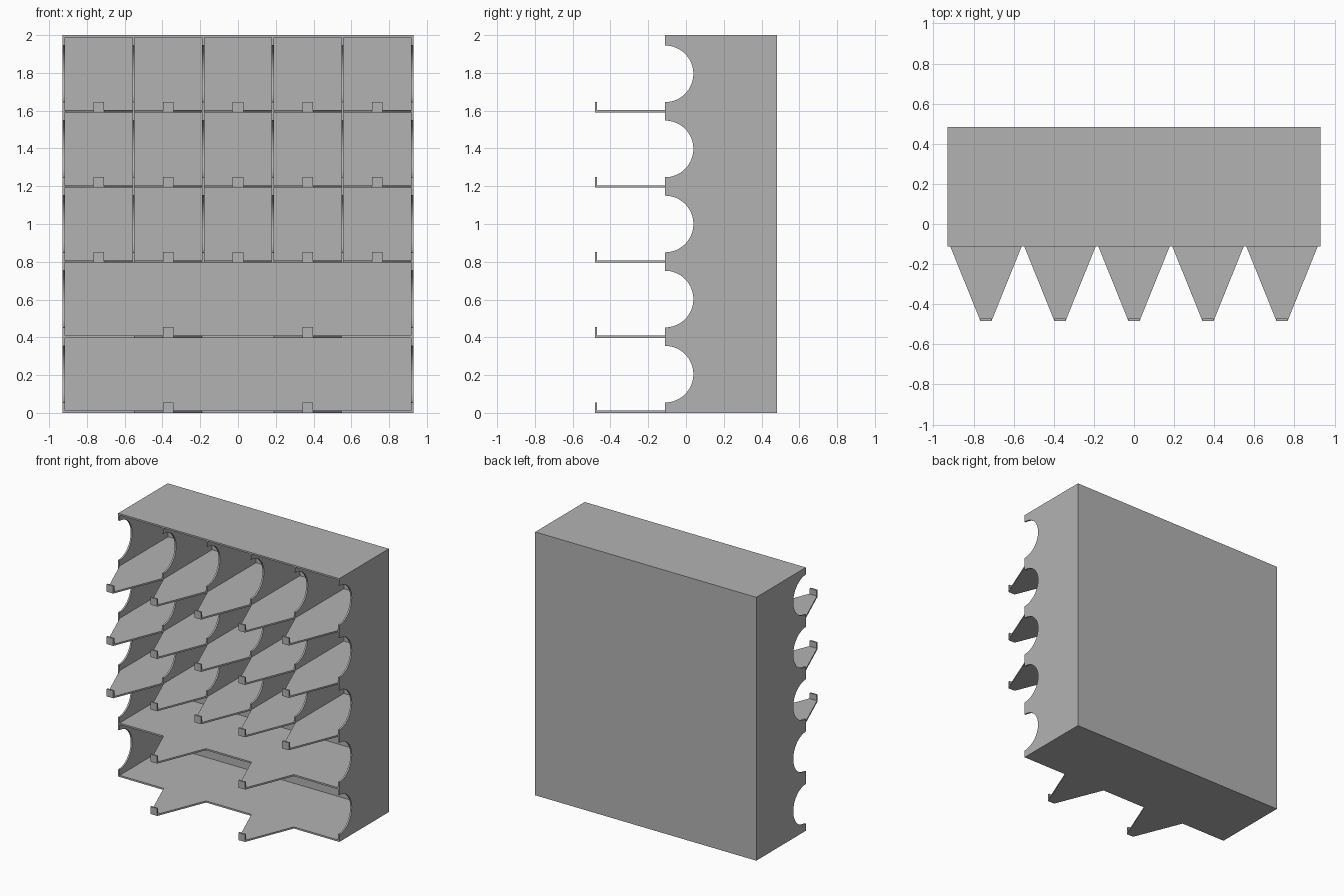
import bpy, bmesh, math

if "Cube" in bpy.data.objects:
    bpy.data.objects.remove(bpy.data.objects["Cube"], do_unlink=True)

# Main dimensions
T = 0.0125                      # panel thickness
PITCH_X, PITCH_Z = 0.369, (2 - T) / 5
HALF_W = 2.5 * PITCH_X + T / 2
TIP, FRONT, BACK = -0.483, -0.111, 0.483
TONGUE, LIP = (PITCH_X - T) / 2, 0.028
RADIUS = 0.15

grey = bpy.data.materials.new("plain grey")
grey.use_nodes = True
colour = (0.45, 0.45, 0.45, 1)
grey.diffuse_color = colour
grey.node_tree.nodes["Principled BSDF"].inputs["Base Color"].default_value = colour


def prism(name, outline, axis, low, high):
    """Extrude a 2D outline along x (outline is y, z) or z (outline is x, y)."""
    bm = bmesh.new()
    place = (lambda p: (low, *p)) if axis == "x" else (lambda p: (*p, low))
    face = bm.faces.new([bm.verts.new(place(p)) for p in outline])
    moved = bmesh.ops.extrude_face_region(bm, geom=[face])["geom"]
    step = (high - low, 0, 0) if axis == "x" else (0, 0, high - low)
    bmesh.ops.translate(bm, vec=step, verts=[v for v in moved if isinstance(v, bmesh.types.BMVert)])
    bmesh.ops.recalc_face_normals(bm, faces=bm.faces)
    mesh = bpy.data.meshes.new(name)
    bm.to_mesh(mesh)
    bm.free()
    mesh.materials.append(grey)
    obj = bpy.data.objects.new(name, mesh)
    bpy.context.collection.objects.link(obj)
    # Round the scallops while keeping panel edges sharp
    bpy.ops.object.select_all(action="DESELECT")
    obj.select_set(True)
    bpy.context.view_layer.objects.active = obj
    bpy.ops.object.shade_smooth_by_angle(angle=math.radians(30))
    return obj


def wall(name, x, low, high, levels):
    """Upright panel with a half-round finger scallop in front of each level."""
    outline = [(BACK - T, low), (FRONT, low)]
    for k in levels:
        centre = k * PITCH_Z + (PITCH_Z + T) / 2
        for i in range(33):
            a = math.pi * (i / 32 - 0.5)
            outline.append((FRONT + RADIUS * math.cos(a), centre + RADIUS * math.sin(a)))
    outline += [(FRONT, high), (BACK - T, high)]
    prism(name, outline, "x", x - T / 2, x + T / 2)


def box(name, x0, x1, y0, y1, z0, z1):
    prism(name, [(x0, y0), (x1, y0), (x1, y1), (x0, y1)], "z", z0, z1)


# Case: back, top and scalloped sides
box("back_panel", -HALF_W, HALF_W, BACK - T, BACK, 0, 2)
inner = HALF_W - T
box("top_panel", -inner, inner, FRONT, BACK - T, 2 - T, 2)
for side, label in ((-1, "right"), (1, "left")):
    wall(label + "_side", side * 2.5 * PITCH_X, 0, 2, range(5))

# Shelves with tapered tongues and upright lips
for k in range(5):
    z = k * PITCH_Z
    columns = (-1, 1) if k < 2 else range(-2, 3)
    outline = [(inner, FRONT), (inner, BACK - T), (-inner, BACK - T), (-inner, FRONT)]
    for c in columns:
        x = c * PITCH_X
        tongue = [(x - TONGUE, FRONT), (x - LIP, TIP), (x + LIP, TIP), (x + TONGUE, FRONT)]
        outline += [p for p in tongue if abs(p[0]) < inner - 0.001]
        box(f"lip_{k}_{c + 2}", x - LIP, x + LIP, TIP, TIP + T, z + T, z + 0.056)
    prism(f"shelf_{k}", outline, "z", z, z + T)

# Dividers in the three upper rows
for k in range(2, 5):
    for n in range(4):
        wall(f"divider_{k}_{n}", (n - 1.5) * PITCH_X, k * PITCH_Z + T, (k + 1) * PITCH_Z, [k])
